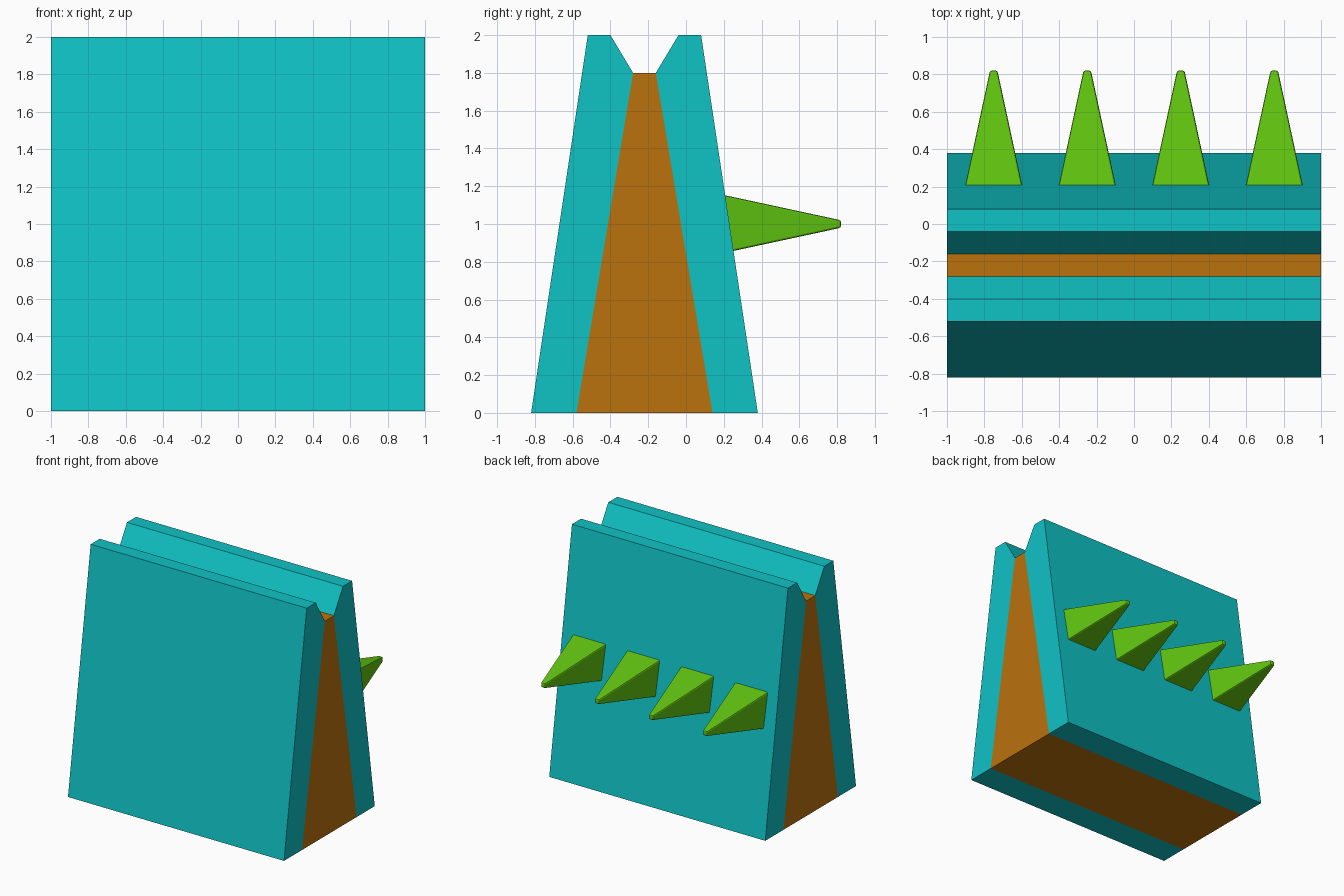
import bpy, bmesh
from math import radians
from mathutils import Matrix

if "Cube" in bpy.data.objects:
    bpy.data.objects.remove(bpy.data.objects["Cube"])


def material(name, rgb):
    m = bpy.data.materials.new(name)
    m.diffuse_color = (*rgb, 1)
    m.use_nodes = True
    m.node_tree.nodes["Principled BSDF"].inputs["Base Color"].default_value = m.diffuse_color
    return m


TEAL = material("teal", (0.005, 0.54, 0.56))
ORANGE = material("orange", (0.50, 0.17, 0.004))
GREEN = material("green", (0.12, 0.56, 0.005))


def finish(bm, name, mat):
    bmesh.ops.recalc_face_normals(bm, faces=bm.faces)
    mesh = bpy.data.meshes.new(name)
    bm.to_mesh(mesh)
    bm.free()
    mesh.materials.append(mat)
    obj = bpy.data.objects.new(name, mesh)
    bpy.context.collection.objects.link(obj)
    return obj


def extrude_profile(name, profile, mat):
    """Extrude a (y, z) side profile across the full width."""
    bm = bmesh.new()
    face = bm.faces.new([bm.verts.new((-1, y, z)) for y, z in profile])
    ext = bmesh.ops.extrude_face_region(bm, geom=[face], use_keep_orig=True)
    moved = [v for v in ext["geom"] if isinstance(v, bmesh.types.BMVert)]
    bmesh.ops.translate(bm, vec=(2, 0, 0), verts=moved)
    return finish(bm, name, mat)


# Leaning outer walls, mirrored about the wall's centre plane
MID = -0.22
wall = [(0.36, 0), (0.60, 0), (0.30, 2), (0.18, 2), (0.06, 1.8)]
for name, side in (("front_wall", -1), ("back_wall", 1)):
    extrude_profile(name, [(MID + side * y, z) for y, z in wall], TEAL)

# Tapered filling between the walls
extrude_profile("core", [(MID + y, z) for y, z in
                         [(-0.36, 0), (0.36, 0), (0.06, 1.8), (-0.06, 1.8)]], ORANGE)

# Row of square spikes on the back wall, roots sunk into it
Y0, Y1, ROOT, TIP = 0.10, 0.82, 0.175, 0.02
for i, x in enumerate((-0.75, -0.25, 0.25, 0.75)):
    bm = bmesh.new()
    place = (Matrix.Translation((x, (Y0 + Y1) / 2, 1.0))
             @ Matrix.Rotation(radians(-90), 4, 'X')
             @ Matrix.Rotation(radians(45), 4, 'Z'))
    bmesh.ops.create_cone(bm, cap_ends=True, segments=4, radius1=ROOT * 2 ** 0.5,
                          radius2=TIP * 2 ** 0.5, depth=Y1 - Y0, matrix=place)
    spike = finish(bm, f"spike_{i + 1}", GREEN)
    bevel = spike.modifiers.new("edge_bevel", 'BEVEL')
    bevel.width = 0.01
    bevel.segments = 2
